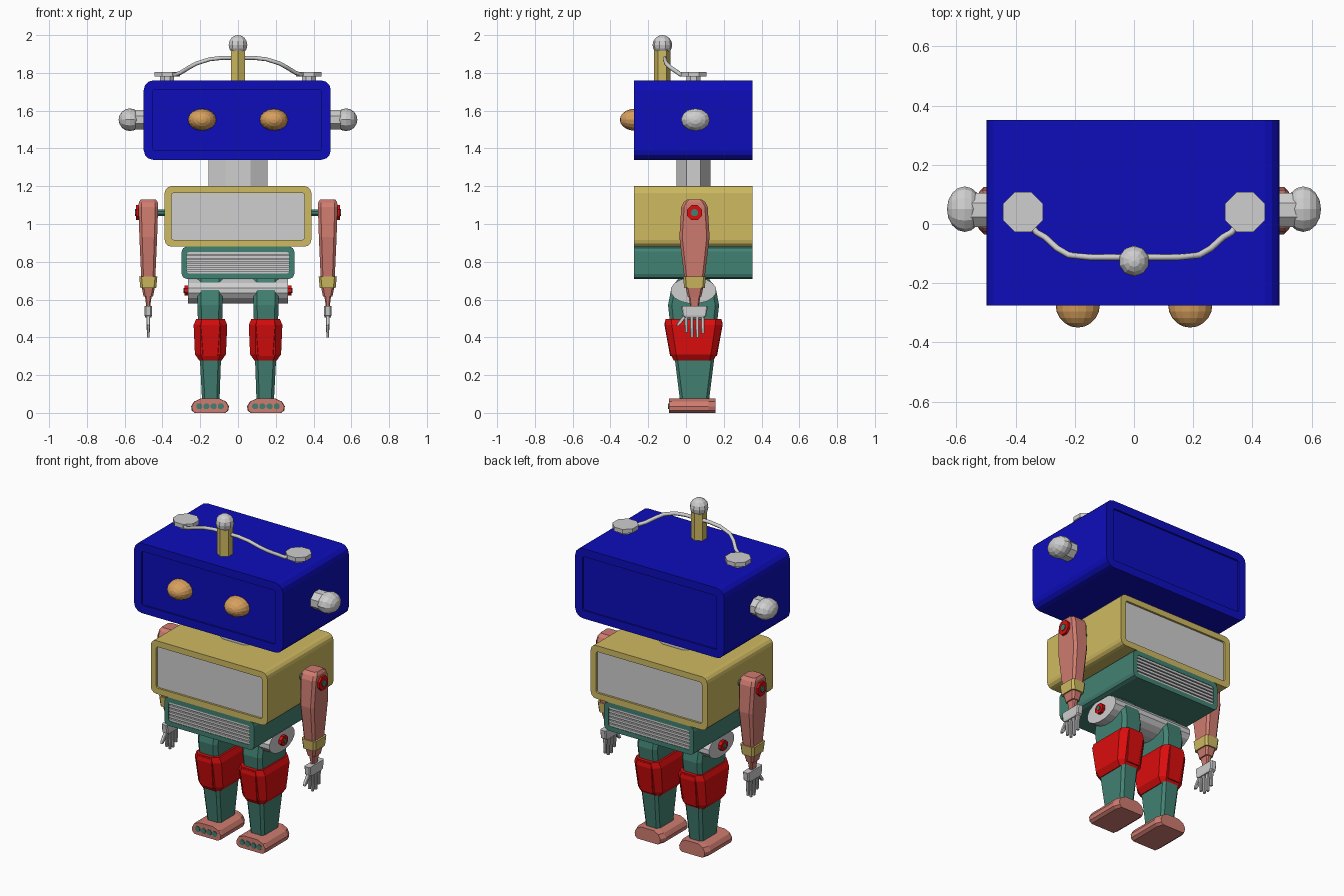
import bpy, bmesh, math
from mathutils import Vector, Matrix

if "Cube" in bpy.data.objects:
    bpy.data.objects.remove(bpy.data.objects["Cube"])

COLOURS = {
    "blue": (0.004, 0.004, 0.5), "grey": (0.62, 0.62, 0.62), "yellow": (0.62, 0.49, 0.12),
    "teal": (0.055, 0.22, 0.17), "pink": (0.62, 0.2, 0.16), "red": (0.72, 0.004, 0.004),
    "orange": (0.68, 0.35, 0.11)}
MATS = {}
for key, col in COLOURS.items():
    MATS[key] = bpy.data.materials.new(key)
    MATS[key].diffuse_color = (*col, 1)


def finish(name, bm, *mats):
    bmesh.ops.recalc_face_normals(bm, faces=bm.faces)
    me = bpy.data.meshes.new(name)
    bm.to_mesh(me)
    bm.free()
    for m in mats:
        me.materials.append(MATS[m])
    ob = bpy.data.objects.new(name, me)
    bpy.context.collection.objects.link(ob)
    return ob


def loft(name, rings, mat, cap_mat=None):
    """Skin a stack of equal-length point rings and cap both ends."""
    bm = bmesh.new()
    vs = [[bm.verts.new(p) for p in r] for r in rings]
    n = len(rings[0])
    for a, b in zip(vs, vs[1:]):
        for i in range(n):
            bm.faces.new((a[i], a[(i + 1) % n], b[(i + 1) % n], b[i]))
    for r in (vs[0], vs[-1]):
        bm.faces.new(r).material_index = 1 if cap_mat else 0
    return finish(name, bm, mat, *([cap_mat] if cap_mat else []))


def rounded(hx, hz, r, seg):
    """Rounded rectangle outline centred on the origin."""
    pts = []
    for k, (sx, sz) in enumerate(((1, 1), (-1, 1), (-1, -1), (1, -1))):
        for i in range(seg + 1):
            a = math.pi / 2 * (k + i / seg)
            pts.append((sx * (hx - r) + r * math.cos(a), sz * (hz - r) + r * math.sin(a)))
    return pts


def column(name, levels, mat):
    """Vertical loft from levels of (z, cx, cy, half x, half y, corner cut)."""
    return loft(name, [[(cx + a, cy + b, z) for a, b in rounded(hx, hy, c, 1)]
                       for z, cx, cy, hx, hy, c in levels], mat)


def box(name, c, s, mat):
    bm = bmesh.new()
    bmesh.ops.create_cube(bm, size=1, matrix=Matrix.Translation(c) @ Matrix.Diagonal((*s, 1)))
    return finish(name, bm, mat)


def cyl(name, c, axis, ra, rb, length, mat, n=8):
    """Elliptic cylinder; ra, rb are the radii on the two other axes in order."""
    rings = []
    for t in (-length / 2, length / 2):
        ring = []
        for i in range(n):
            a = 2 * math.pi * (i + 0.5) / n
            p = [ra * math.cos(a), rb * math.sin(a)]
            p.insert("xyz".index(axis), t)
            ring.append(Vector(p) + Vector(c))
        rings.append(ring)
    return loft(name, rings, mat)


def ball(name, c, r, mat, axis="z", u=12, v=8):
    bm = bmesh.new()
    rot = {"z": Matrix(), "x": Matrix.Rotation(math.pi / 2, 4, "Y"),
           "y": Matrix.Rotation(math.pi / 2, 4, "X")}[axis]
    bmesh.ops.create_uvsphere(bm, u_segments=u, v_segments=v, radius=1,
                              matrix=Matrix.Translation(c) @ Matrix.Diagonal((*r, 1)) @ rot)
    return finish(name, bm, mat)


def framed_body(name, cx, hx, z0, z1, r, seg, frame, recess, mat, panel):
    """Box rounded along y with a recessed panel at the front and the back."""
    cz, hz, y0, y1 = (z0 + z1) / 2, (z1 - z0) / 2, -0.275, 0.352
    outer = rounded(hx, hz, r, seg)
    inner = rounded(hx - frame, hz - frame, 0.012, seg)
    steps = ((inner, y0 + recess), (inner, y0), (outer, y0),
             (outer, y1), (inner, y1), (inner, y1 - recess))
    return loft(name, [[(cx + a, y, cz + b) for a, b in prof] for prof, y in steps], mat, panel)


CY = 0.045  # depth of the limb axis

# Head, neck, torso and pelvis
framed_body("head", -0.004, 0.495, 1.34, 1.76, 0.05, 3, 0.048, 0.01, "blue", "blue")
cyl("neck", (0, 0.04, 1.27), "z", 0.17, 0.097, 0.16, "grey")
framed_body("torso", 0, 0.388, 0.88, 1.2, 0.035, 3, 0.036, 0.012, "yellow", "grey")
framed_body("pelvis", 0, 0.298, 0.71, 0.88, 0.025, 2, 0.028, 0.02, "teal", "grey")

# Louvre slats on both ends of the pelvis
for y, tag in ((-0.262, "front"), (0.339, "back")):
    for i in range(6):
        box(f"{tag}_slat", (0, y, 0.744 + i * 0.0204), (0.538, 0.02, 0.014), "grey")

# Antenna post, ball, and the wire between the two caps
cyl("antenna_post", (0, -0.125, 1.835), "z", 0.044, 0.044, 0.17, "yellow", 6)
ball("antenna_ball", (0, -0.125, 1.948), (0.052, 0.052, 0.052), "grey", u=10, v=8)
half = [(0.35, 0.0, 1.79), (0.33, -0.028, 1.79), (0.3, -0.045, 1.803), (0.26, -0.082, 1.828),
        (0.22, -0.105, 1.85), (0.15, -0.112, 1.872), (0.08, -0.112, 1.88)]
path = [(-x, y, z) for x, y, z in half] + half[::-1]
cu = bpy.data.curves.new("antenna_wire", "CURVE")
cu.dimensions = "3D"
cu.bevel_depth = 0.011
cu.bevel_resolution = 1
sp = cu.splines.new("POLY")
sp.points.add(len(path) - 1)
for p, co in zip(sp.points, path):
    p.co = (*co, 1)
cu.materials.append(MATS["grey"])
bpy.context.collection.objects.link(bpy.data.objects.new("antenna_wire", cu))

for s, side in ((-1, "left"), (1, "right")):
    # Antenna caps, ears and eyes
    cyl(f"{side}_cap", (s * 0.375, 0.04, 1.793), "z", 0.073, 0.073, 0.025, "grey")
    cyl(f"{side}_cap_base", (s * 0.375, 0.04, 1.77), "z", 0.04, 0.04, 0.03, "grey")
    cyl(f"{side}_ear_stem", (s * 0.52, 0.047, 1.552), "x", 0.062, 0.055, 0.09, "grey")
    ball(f"{side}_ear_dome", (s * 0.572, 0.05, 1.552), (0.06, 0.077, 0.06), "grey", "x")
    ball(f"{side}_eye", (s * 0.19, -0.272, 1.552), (0.075, 0.078, 0.058), "orange", "y", 16, 10)

    # Shoulder axle and arm
    ax = s * 0.475
    cyl(f"{side}_shoulder_axle", (s * 0.41, CY, 1.06), "x", 0.018, 0.018, 0.08, "teal")
    cyl(f"{side}_shoulder_disc", (s * 0.525, CY, 1.06), "x", 0.043, 0.043, 0.03, "red")
    cyl(f"{side}_shoulder_hub", (s * 0.5415, CY, 1.06), "x", 0.02, 0.02, 0.007, "teal")
    column(f"{side}_arm", [(0.71, ax, CY, 0.037, 0.053, 0.012), (0.93, ax, CY, 0.047, 0.08, 0.015),
                           (1.09, ax, CY, 0.052, 0.07, 0.015), (1.115, ax, CY, 0.05, 0.058, 0.015),
                           (1.13, ax, CY, 0.04, 0.038, 0.012)], "pink")
    column(f"{side}_cuff", [(0.662, ax, CY, 0.042, 0.055, 0.012),
                            (0.722, ax, CY, 0.048, 0.06, 0.012)], "yellow")
    column(f"{side}_forearm", [(0.615, ax, CY, 0.025, 0.036, 0.01),
                               (0.67, ax, CY, 0.036, 0.048, 0.012)], "pink")
    column(f"{side}_wrist", [(0.56, ax, CY, 0.01, 0.022, 0.005),
                             (0.62, ax, CY, 0.018, 0.032, 0.008)], "pink")

    # Hand with four fingers and a thumb
    column(f"{side}_palm", [(0.505, ax, CY, 0.016, 0.05, 0.006), (0.515, ax, CY, 0.019, 0.064, 0.006),
                            (0.565, ax, CY, 0.019, 0.07, 0.006)], "grey")
    for i, low in enumerate((0.425, 0.4, 0.4, 0.42)):
        fy = CY - 0.043 + i * 0.029
        column(f"{side}_finger", [(low, ax, fy, 0.007, 0.008, 0.003),
                                  (0.51, ax, fy, 0.01, 0.01, 0.003)], "grey")
    column(f"{side}_thumb", [(0.46, ax, -0.045, 0.007, 0.008, 0.003),
                             (0.475, ax, -0.035, 0.009, 0.012, 0.003),
                             (0.52, ax, 0.0, 0.01, 0.012, 0.003)], "grey")

    # Hip hubs, thigh, knee and shin
    lx = s * 0.148
    cyl(f"{side}_hip_hub", (s * 0.272, 0.04, 0.648), "x", 0.034, 0.03, 0.025, "red")
    cyl(f"{side}_hip_pin", (s * 0.2865, 0.04, 0.648), "x", 0.014, 0.014, 0.006, "teal")
    column(f"{side}_thigh", [(0.48, lx, 0.04, 0.064, 0.125, 0.02), (0.57, lx, 0.04, 0.067, 0.135, 0.02),
                             (0.66, lx, 0.04, 0.067, 0.118, 0.02),
                             (0.712, lx, 0.04, 0.067, 0.08, 0.02)], "teal")
    kx = s * 0.146
    column(f"{side}_knee", [(0.278, kx, 0.04, 0.06, 0.105, 0.02), (0.31, kx, 0.04, 0.082, 0.122, 0.03),
                            (0.465, kx, 0.04, 0.089, 0.15, 0.035),
                            (0.498, kx, 0.04, 0.075, 0.148, 0.03)], "red")
    for sy in (-1, 1):  # tapered knee pads
        column(f"{side}_knee_pad", [(0.3, kx, 0.04 + sy * 0.116, 0.04, 0.008, 0.002),
                                    (0.465, kx, 0.04 + sy * 0.146, 0.052, 0.008, 0.002),
                                    (0.49, kx, 0.04 + sy * 0.143, 0.048, 0.008, 0.002)], "red")
    column(f"{side}_shin", [(0.06, lx - s * 0.004, CY, 0.046, 0.076, 0.015),
                            (0.29, lx - s * 0.002, CY, 0.056, 0.105, 0.015)], "teal")

    # Foot: arched outline with slightly clipped ends, plus four toe studs
    outline = [(-0.08, 0), (0.08, 0), (0.097, 0.012), (0.1, 0.035), (0.085, 0.06), (0.05, 0.076),
               (-0.05, 0.076), (-0.085, 0.06), (-0.1, 0.035), (-0.097, 0.012)]
    rings = [[(s * 0.148 + a * k, y, b) for a, b in outline]
             for y, k in ((-0.09, 0.96), (-0.075, 1), (0.12, 1), (0.155, 0.85))]
    loft(f"{side}_foot", rings, "pink")
    for i in range(4):
        cyl(f"{side}_toe", (s * 0.148 + (i - 1.5) * 0.038, -0.09, 0.035), "y", 0.017, 0.017, 0.008, "teal")

# Hip barrel
cyl("hip_barrel", (0, 0.04, 0.648), "x", 0.122, 0.07, 0.53, "grey", 16)

for m in bpy.data.materials:
    if m.users and not m.is_grease_pencil:
        m.use_nodes = True
        m.node_tree.nodes["Principled BSDF"].inputs["Base Color"].default_value = m.diffuse_color
